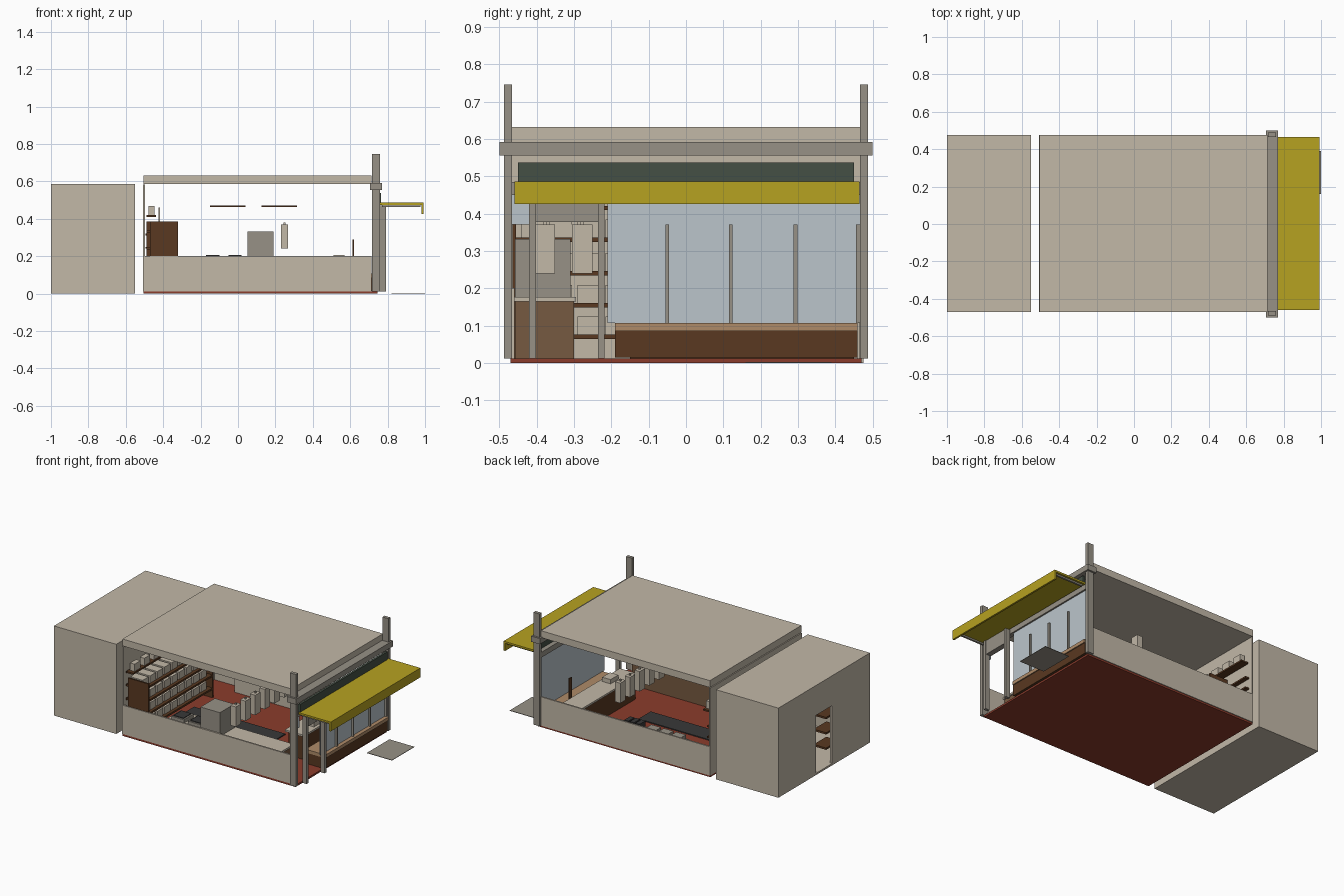
import bpy, bmesh

def mat(name, r, g, b):
    m = bpy.data.materials.new(name)
    m.diffuse_color = (r, g, b, 1)
    return m

BEIGE = mat("warm_beige", .54, .48, .39)
GREY = mat("stone_grey", .31, .285, .24)
YELLOW = mat("awning_yellow", .47, .36, .015)
BROWN = mat("dark_brown", .10, .04, .015)
MID = mat("mid_brown", .18, .10, .052)
TAN = mat("light_wood", .43, .26, .14)
RED = mat("terracotta", .26, .045, .025)
GLASS = mat("pale_glass", .50, .56, .60)
GREEN = mat("dark_green", .06, .08, .06)
DARK = mat("charcoal", .04, .04, .04)

def boxes(name, material, *spans):
    """One object from boxes given as (x0, x1, y0, y1, z0, z1)."""
    bm = bmesh.new()
    for x0, x1, y0, y1, z0, z1 in spans:
        vs = bmesh.ops.create_cube(bm, size=1)["verts"]
        for v in vs:
            v.co.x = x0 if v.co.x < 0 else x1
            v.co.y = y0 if v.co.y < 0 else y1
            v.co.z = z0 if v.co.z < 0 else z1
    me = bpy.data.meshes.new(name)
    bm.to_mesh(me)
    bm.free()
    me.materials.append(material)
    ob = bpy.data.objects.new(name, me)
    bpy.context.collection.objects.link(ob)
    return ob

# Back room: hollow block with a doorway in its rear wall
boxes("back_room", BEIGE,
      (-1, -.55, -.47, .475, .57, .585), (-1, -.55, -.47, .475, 0, .012),
      (-1, -.55, -.47, -.455, .012, .57), (-1, -.55, .46, .475, .012, .57),
      (-.565, -.55, -.455, .46, .012, .57),
      (-1, -.985, -.455, -.08, .012, .57), (-1, -.985, .085, .46, .012, .57),
      (-1, -.985, -.08, .085, .39, .57))
boxes("back_room_shelves", BROWN,
      *[(-.97, -.88, -.19, -.06, z, z + .012) for z in (.1, .2, .3)])

# Shop shell
boxes("floor", RED, (-.505, .715, -.47, .47, 0, .012))
boxes("floor_edge", RED, (.715, .745, -.47, .47, 0, .012))
boxes("low_side_walls", BEIGE, (-.505, .715, -.47, -.46, .012, .2),
      (-.505, .715, .465, .475, .012, .2))
boxes("back_wall", BEIGE, (-.507, -.497, -.47, .475, .012, .583))
boxes("roof", BEIGE, (-.505, .715, -.47, .475, .587, .632))

# Shop front frame
boxes("corner_columns", GREY,
      *[(.717, .76, min(a, b), max(a, b), .012, .745)
        for a, b in ((.466, .488), (-.466, -.488))])
boxes("front_beam", GREY, (.705, .77, -.5, .5, .555, .592))
boxes("door_posts", GREY, (.76, .79, -.42, -.402, .012, .47),
      (.76, .79, -.236, -.218, .012, .47))
boxes("door_header", GREY, (.75, .785, -.402, -.236, .378, .47))
boxes("sign_board", GREEN, (.75, .765, -.45, .45, .485, .537))
boxes("sign_rail", GREY, (.72, .75, -.466, .466, .45, .485))
boxes("window_glass", GLASS, (.735, .74, -.21, .466, .107, .45),
      (.735, .74, -.466, -.42, .37, .45))
boxes("window_mullions", GREY,
      *[(.738, .752, y - .005, y + .005, .107, .37)
        for y in (-.05, .12, .293, .461)])

# Window ledge
boxes("window_riser", BROWN, (.63, .758, -.19, .46, .015, .085))
boxes("window_ledge", TAN, (.62, .765, -.19, .46, .085, .107))

# Awning with drop lip and entrance mat
boxes("awning", YELLOW, (.76, .992, -.46, .465, .474, .486),
      (.98, .992, -.46, .465, .425, .474))
boxes("awning_frame", GREY, (.77, .975, -.452, -.44, .464, .474),
      (.77, .975, .44, .452, .464, .474))
boxes("outdoor_mat", GREY, (.82, 1.0, .16, .39, .0, .003))

# Deep shelving along the back wall with stacked goods
levels = (.07, .155, .24, .33)
boxes("shelf_end_panels", BROWN, (-.47, -.32, -.465, -.455, .012, .385),
      (-.49, -.36, .25, .26, .012, .385))
boxes("deep_shelves", BROWN,
      *[(-.49, -.36, -.455, .25, z - .006, z + .006) for z in levels])
boxes("shelf_goods", BEIGE,
      *[(-.47, -.38, -.44 + i * .075, -.38 + i * .075, z + .006, z + .054)
        for z in levels for i in range(9)])
boxes("wall_shelves", BROWN,
      *[(-.495, -.468, .27, .45, z - .005, z + .005) for z in (.245, .315)],
      (-.49, -.438, -.455, .45, .41, .42))
boxes("top_shelf_goods", BEIGE,
      *[(-.478, -.446, -.43 + i * .1, -.37 + i * .1, .42, .468) for i in range(9)])
boxes("shelf_bottle", BEIGE, (-.426, -.416, -.1, -.08, .385, .46))

# Side counter along the front wall with machine
boxes("side_counter", MID, (-.2, .6, -.458, -.3, .012, .165))
boxes("side_counter_top", BEIGE, (-.21, .61, -.459, -.295, .165, .177))
boxes("counter_machine", GREY, (.05, .19, -.458, -.31, .177, .332))
boxes("low_trays", GREY, *[(x, x + .09, -.43, -.33, .177, .2) for x in (-.18, -.06)])
boxes("tray_tops", DARK, *[(x + .01, x + .08, -.42, -.34, .2, .205) for x in (-.18, -.06)])

# Service counter across the shop
boxes("service_counter", BROWN, (.47, .57, -.15, .45, .012, .165))
boxes("service_counter_top", BEIGE, (.45, .59, -.16, .46, .165, .177))
boxes("counter_dish", BEIGE, (.51, .57, -.03, .05, .177, .205))
boxes("counter_stand", BROWN, (.613, .619, .3, .33, .107, .29))

# Hanging row of slabs on hooks
ys = [-.378 + i * .1 for i in range(8)]
boxes("hanging_slabs", BEIGE,
      *[(.23, .268, y - .027, y + .027, .24, .37) for y in ys],
      *[(.244, .254, y - .005, y + .005, .37, .38) for y in ys])

# Ceiling bars
boxes("hanging_bars", BROWN, (-.15, .04, -.02, .02, .464, .472),
      (.125, .315, -.02, .02, .464, .472))

# Low display along the far wall
boxes("far_display", BEIGE, (-.3, .2, .39, .46, .012, .16))
boxes("display_boxes", GREY, *[(x, x + .07, .4, .45, .16, .19) for x in (-.28, -.19, -.1)])
boxes("display_dark_items", DARK, *[(x, x + .03, .39, .45, .16, .197) for x in (.02, .06, .1)])
boxes("aisle_mat", DARK, (-.37, .29, -.05, .075, .012, .018))
